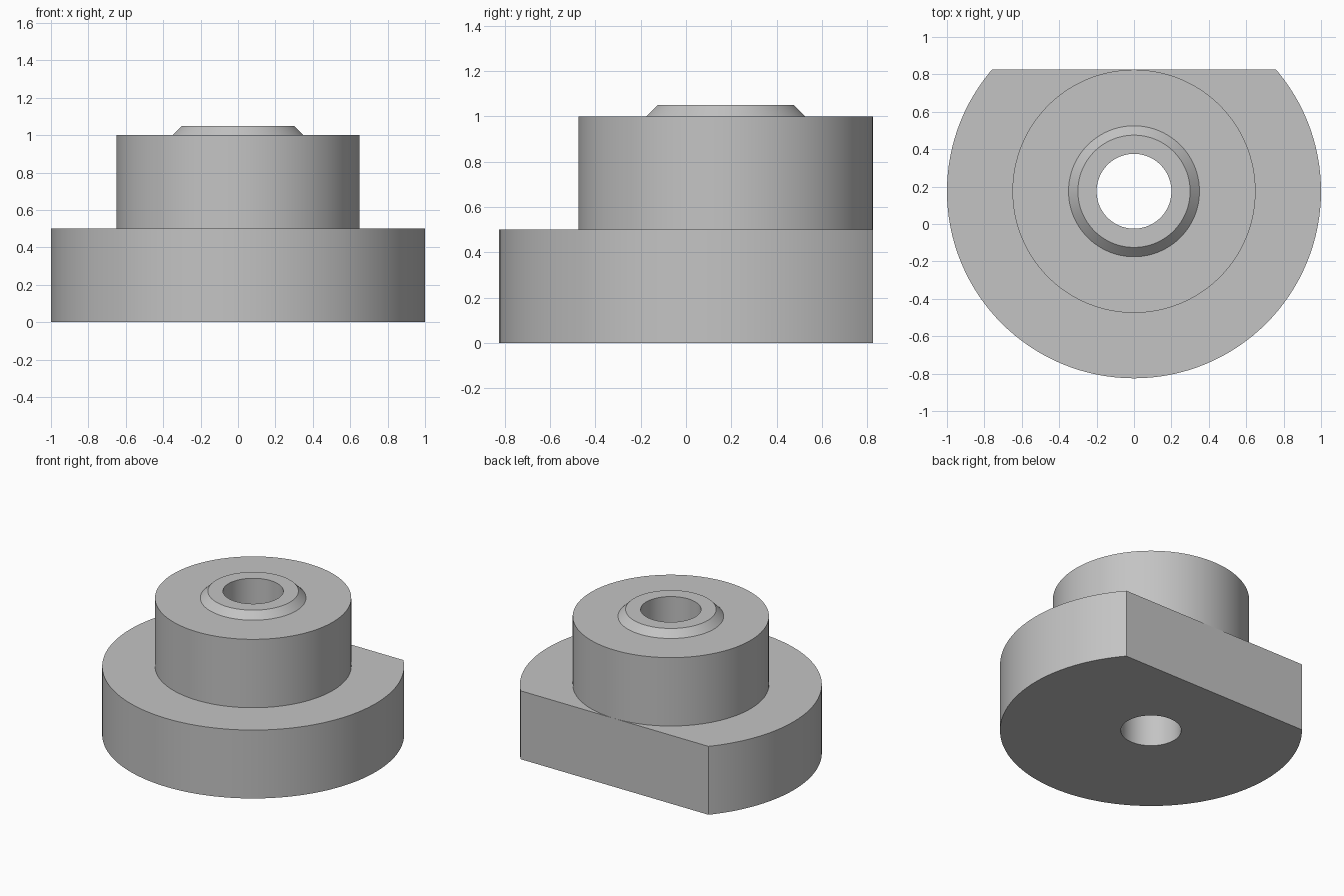
import bpy, bmesh, math
from mathutils import Vector

cube = bpy.data.objects.get("Cube")
if cube:
    bpy.data.objects.remove(cube, do_unlink=True)

SEGMENTS = 128
CENTRE_Y = 0.175
BORE, FLANGE, BOSS = 0.2, 1.0, 0.65
COLLAR_BASE, COLLAR_TOP = 0.35, 0.3

# Plain grey material
grey = bpy.data.materials.new("plain_grey")
grey.use_nodes = True
colour = (0.55, 0.55, 0.55, 1)
grey.diffuse_color = colour
grey.node_tree.nodes["Principled BSDF"].inputs["Base Color"].default_value = colour

# Closed half-section: flange, boss, chamfered collar and through bore
section = [(BORE, 0), (FLANGE, 0), (FLANGE, 0.5), (BOSS, 0.5), (BOSS, 1),
           (COLLAR_BASE, 1), (COLLAR_TOP, 1.05), (BORE, 1.05)]

bm = bmesh.new()
verts = [bm.verts.new((r, 0, z)) for r, z in section]
edges = [bm.edges.new((a, b)) for a, b in zip(verts, verts[1:] + verts[:1])]
bmesh.ops.spin(bm, geom=verts + edges, cent=(0, 0, 0), axis=(0, 0, 1),
               angle=math.tau, steps=SEGMENTS, use_duplicate=False)
bmesh.ops.remove_doubles(bm, verts=bm.verts, dist=1e-4)

# Flat on the back of the flange, just clear of the boss
bmesh.ops.bisect_plane(bm, geom=bm.verts[:] + bm.edges[:] + bm.faces[:], dist=1e-5,
                       plane_co=Vector((0, BOSS + 0.0005, 0)), plane_no=(0, 1, 0),
                       clear_outer=True)
rim = [e for e in bm.edges if e.is_boundary]
bmesh.ops.contextual_create(bm, geom=rim)
bmesh.ops.recalc_face_normals(bm, faces=bm.faces)

mesh = bpy.data.meshes.new("flanged_bushing")
bm.to_mesh(mesh)
bm.free()
mesh.materials.append(grey)

bushing = bpy.data.objects.new("flanged_bushing", mesh)
bushing.location.y = CENTRE_Y
bpy.context.collection.objects.link(bushing)

# Smooth round walls, crisp rims
bpy.ops.object.select_all(action="DESELECT")
bushing.select_set(True)
bpy.context.view_layer.objects.active = bushing
bpy.ops.object.shade_smooth_by_angle(angle=math.radians(30))
